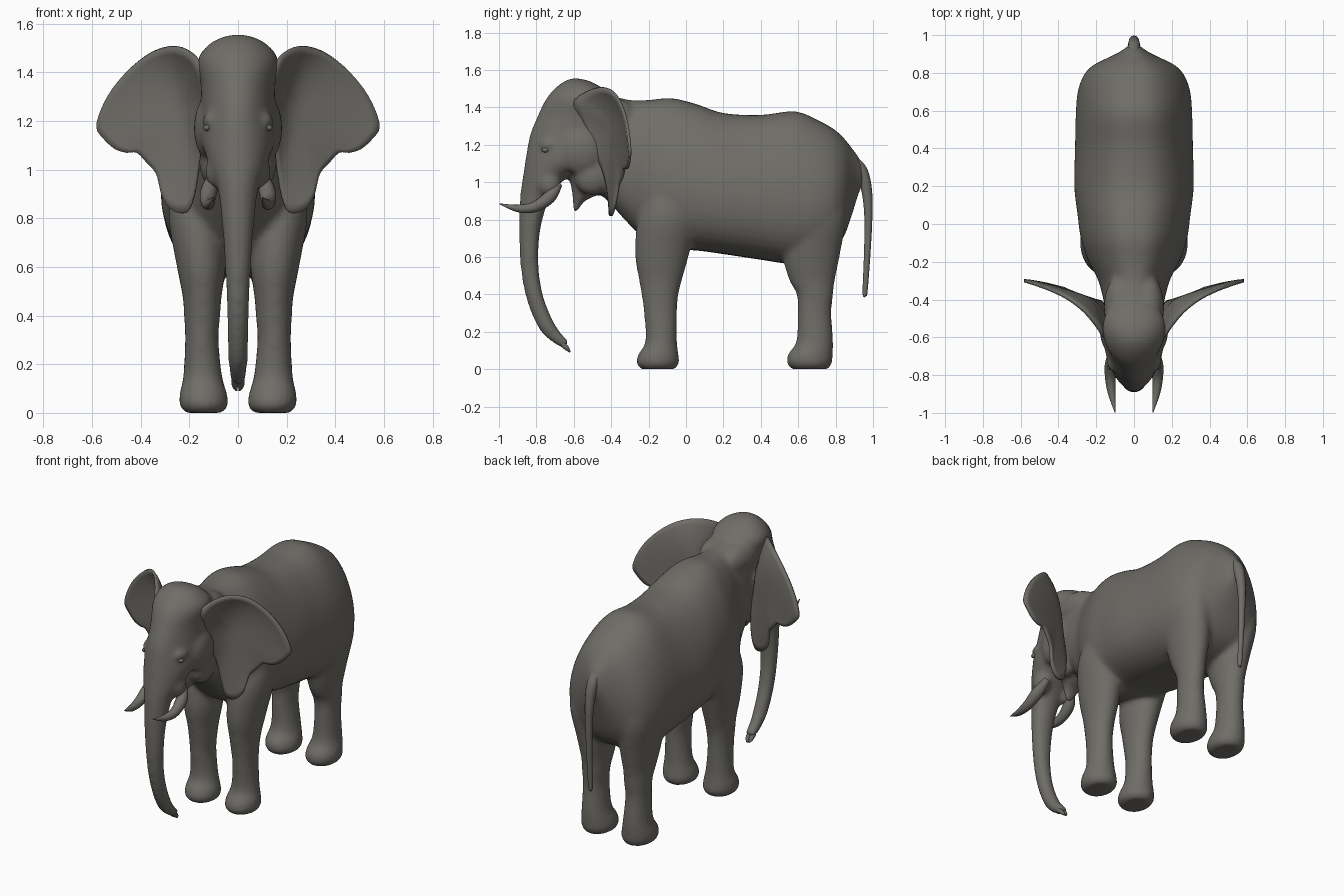
import bpy, bmesh, math
from mathutils import Vector, Matrix

if "Cube" in bpy.data.objects:
    bpy.data.objects.remove(bpy.data.objects["Cube"], do_unlink=True)

COLOR = (0.16, 0.153, 0.137, 1)
hide = bpy.data.materials.new("grey_hide")
hide.use_nodes = True
hide.diffuse_color = COLOR
shader = hide.node_tree.nodes["Principled BSDF"]
shader.inputs["Base Color"].default_value = COLOR
shader.inputs["Roughness"].default_value = 0.8


def spline(points, steps, closed=False):
    """Catmull-Rom interpolation of tuples of any length."""
    pts = [Vector(p) for p in points]
    n = len(pts)
    pick = (lambda i: pts[i % n]) if closed else (lambda i: pts[max(0, min(n - 1, i))])
    out = []
    for i in range(n if closed else n - 1):
        a, b, c, d = (pick(i + k) for k in (-1, 0, 1, 2))
        for s in range(steps):
            t = s / steps
            out.append(b + (c - a) * (t / 2)
                       + (a * 2 - b * 5 + c * 4 - d) * (t * t / 2)
                       + (b * 3 - a - c * 3 + d) * (t ** 3 / 2))
    if not closed:
        out.append(pts[-1])
    return out


def loft(bm, stations, egg=0.0, power=1.0, side=1, sides=40):
    """Skin rings given as (y1, z1, y2, z2, half width, x centre)."""
    rings = []
    for y1, z1, y2, z2, half, cx in spline(stations, 4):
        ring = []
        for k in range(sides):
            a = math.tau * k / sides
            u = (1 + math.sin(a)) / 2
            wide = math.copysign(abs(math.cos(a)) ** power, math.cos(a))
            x = cx + half * wide * (1 - egg * math.sin(a))
            ring.append(bm.verts.new((x * side, y2 + (y1 - y2) * u, z2 + (z1 - z2) * u)))
        rings.append(ring)
    for low, high in zip(rings, rings[1:]):
        for k in range(sides):
            j = (k + 1) % sides
            bm.faces.new((low[k], low[j], high[j], high[k]))
    bm.faces.new(rings[0][::-1])
    bm.faces.new(rings[-1])


def blob(bm, centre, radii):
    place = Matrix.Translation(centre) @ Matrix.Diagonal((*radii, 1))
    bmesh.ops.create_uvsphere(bm, u_segments=24, v_segments=16, radius=1, matrix=place)


def finish(name, bm):
    bmesh.ops.recalc_face_normals(bm, faces=bm.faces)
    mesh = bpy.data.meshes.new(name)
    bm.to_mesh(mesh)
    bm.free()
    mesh.materials.append(hide)
    mesh.polygons.foreach_set("use_smooth", [True] * len(mesh.polygons))
    obj = bpy.data.objects.new(name, mesh)
    bpy.context.collection.objects.link(obj)
    return obj


def tube(name, points):
    """Tapered tube through (x, y, z, radius) points."""
    curve = bpy.data.curves.new(name, "CURVE")
    curve.dimensions = "3D"
    curve.bevel_depth = 1
    curve.bevel_resolution = 4
    curve.use_fill_caps = True
    path = spline(points, 6)
    line = curve.splines.new("POLY")
    line.points.add(len(path) - 1)
    for target, p in zip(line.points, path):
        target.co = (p[0], p[1], p[2], 1)
        target.radius = p[3]
    line.use_smooth = True
    curve.materials.append(hide)
    obj = bpy.data.objects.new(name, curve)
    bpy.context.collection.objects.link(obj)


skin = bmesh.new()

# Torso, neck and tail root: y, top, bottom, half width
torso = [(-.55, 1.46, 1.02, .13), (-.42, 1.465, .9, .155), (-.3, 1.44, .77, .185),
         (-.2, 1.44, .68, .235), (-.08, 1.45, .64, .275), (.05, 1.42, .635, .293),
         (.2, 1.37, .615, .31), (.4, 1.36, .585, .306), (.58, 1.38, .56, .302),
         (.7, 1.335, .58, .292), (.79, 1.285, .63, .26), (.845, 1.235, .71, .205),
         (.885, 1.185, .82, .125), (.92, 1.14, .93, .06), (.945, 1.09, .99, .035)]
loft(skin, [(y, top, y, low, half, 0) for y, top, low, half in torso], egg=.19, power=.78)

# Legs: height, front leg y range, rear leg y range, inner x, outer x
legs = [(0, -.24, -.06, .565, .76, .065, .215), (.03, -.265, -.037, .54, .78, .04, .24),
        (.08, -.255, -.04, .545, .785, .045, .24), (.15, -.217, -.048, .59, .787, .065, .225),
        (.3, -.225, -.048, .597, .778, .08, .218), (.4, -.238, -.04, .592, .787, .073, .222),
        (.48, -.252, -.02, .55, .797, .067, .228),
        (.62, -.273, .018, .515, .825, .05, .255), (.82, -.255, .06, .52, .855, .06, .286),
        (1.0, -.18, .04, .57, .82, .1, .25), (1.15, -.12, .02, .63, .75, .12, .2)]
for side in (1, -1):
    for a in (1, 3):
        loft(skin, [(s[a], s[0], s[a + 1], s[0], (s[6] - s[5]) / 2, (s[5] + s[6]) / 2)
                    for s in legs], side=side)

# Head running down into the trunk: front y z, back y z, half width
head = [(-.62, 1.555, -.57, 1.555, .03), (-.68, 1.52, -.49, 1.53, .105),
        (-.745, 1.45, -.4, 1.46, .164), (-.795, 1.35, -.38, 1.35, .152),
        (-.835, 1.25, -.38, 1.24, .152), (-.855, 1.14, -.46, 1.12, .155),
        (-.872, 1.03, -.64, 1.02, .118), (-.887, .92, -.725, .92, .083),
        (-.893, .75, -.778, .75, .064), (-.885, .55, -.788, .56, .051),
        (-.855, .38, -.765, .4, .045), (-.79, .22, -.715, .27, .041),
        (-.71, .14, -.67, .195, .037), (-.65, .11, -.625, .15, .03)]
loft(skin, [(*s, 0) for s in head], egg=.12)

# Lower jaw
jaw = [(-.66, 1.12, -.4, 1.12, .14), (-.625, 1.02, -.41, 1.0, .115),
       (-.61, .95, -.46, .94, .08), (-.605, .88, -.54, .9, .045),
       (-.602, .835, -.575, .85, .025)]
loft(skin, [(*s, 0) for s in jaw])

# Neck sides, brows, temples, cheeks, hips and tusk sockets
for side in (1, -1):
    blob(skin, (side * .075, -.44, 1.36), (.085, .17, .1))
    blob(skin, (side * .11, -.725, 1.2), (.035, .06, .035))
    blob(skin, (side * .12, -.56, 1.17), (.062, .12, .13))
    blob(skin, (side * .1, -.5, 1.03), (.06, .1, .1))
    blob(skin, (side * .145, .66, .88), (.145, .19, .32))
    blob(skin, (side * .09, -.73, .99), (.045, .06, .07))

body = finish("body", skin)
remesh = body.modifiers.new("blend", "REMESH")
remesh.mode = "VOXEL"
remesh.voxel_size = .013
remesh.use_smooth_shade = True
soften = body.modifiers.new("soften", "SMOOTH")
soften.factor = .5
soften.iterations = 12

# Ears: swept-back sheets with a forward-curled wavy rim of x, y, z points
rim = [(.155, -.6, 1.42), (.19, -.55, 1.475), (.26, -.465, 1.505), (.35, -.395, 1.485),
       (.44, -.35, 1.42), (.515, -.322, 1.335), (.562, -.307, 1.25), (.582, -.3, 1.175),
       (.555, -.302, 1.13), (.505, -.31, 1.085), (.455, -.32, 1.07), (.414, -.33, 1.07),
       (.37, -.342, 1.025), (.335, -.36, .985), (.32, -.37, .93), (.305, -.382, .875),
       (.265, -.395, .83), (.21, -.405, .825), (.18, -.41, .89), (.16, -.43, 1.02),
       (.145, -.48, 1.15), (.135, -.55, 1.3)]


def ear_depth(x):
    return -.295 - .13 * max(0, (.585 - x) / .43) ** 1.3


for side, label in ((1, "left"), (-1, "right")):
    ear = bmesh.new()
    cx, cz = .27, 1.22
    edge = spline(rim, 3, closed=True)
    hub = ear.verts.new((cx * side, ear_depth(cx), cz))
    previous = None
    for step in range(1, 11):
        t = step / 10
        ring = []
        for p in edge:
            x, z = cx + (p.x - cx) * t, cz + (p.z - cz) * t
            y = ear_depth(x) + (p.y - ear_depth(p.x)) * t ** 3
            ring.append(ear.verts.new((x * side, y, z)))
        for k in range(len(ring)):
            j = (k + 1) % len(ring)
            if previous:
                ear.faces.new((previous[k], previous[j], ring[j], ring[k]))
            else:
                ear.faces.new((hub, ring[j], ring[k]))
        previous = ring
    flap = finish(label + "_ear", ear)
    thick = flap.modifiers.new("thickness", "SOLIDIFY")
    thick.thickness = .016
    thick.offset = 0

    # Tusk, eye and trunk finger on the same side
    tube(label + "_tusk", [(side * .09, -.68, .99, .02), (side * .118, -.73, .92, .034),
                           (side * .125, -.81, .868, .029), (side * .117, -.9, .86, .02),
                           (side * .1, -.998, .885, .002)])
    eye = bmesh.new()
    blob(eye, (side * .127, -.752, 1.172), (.015, .02, .013))
    finish(label + "_eye", eye)
    tube(label + "_trunk_finger", [(side * .012, -.66, .135, .016),
                                   (side * .012, -.635, .11, .012),
                                   (side * .005, -.62, .092, .004)])

# Tail
tube("tail", [(0, .87, 1.14, .02), (0, .935, 1.065, .033),
              (0, .967, .95, .028), (0, .975, .8, .021), (0, .968, .6, .017),
              (0, .957, .41, .013), (0, .957, .395, .004)])
